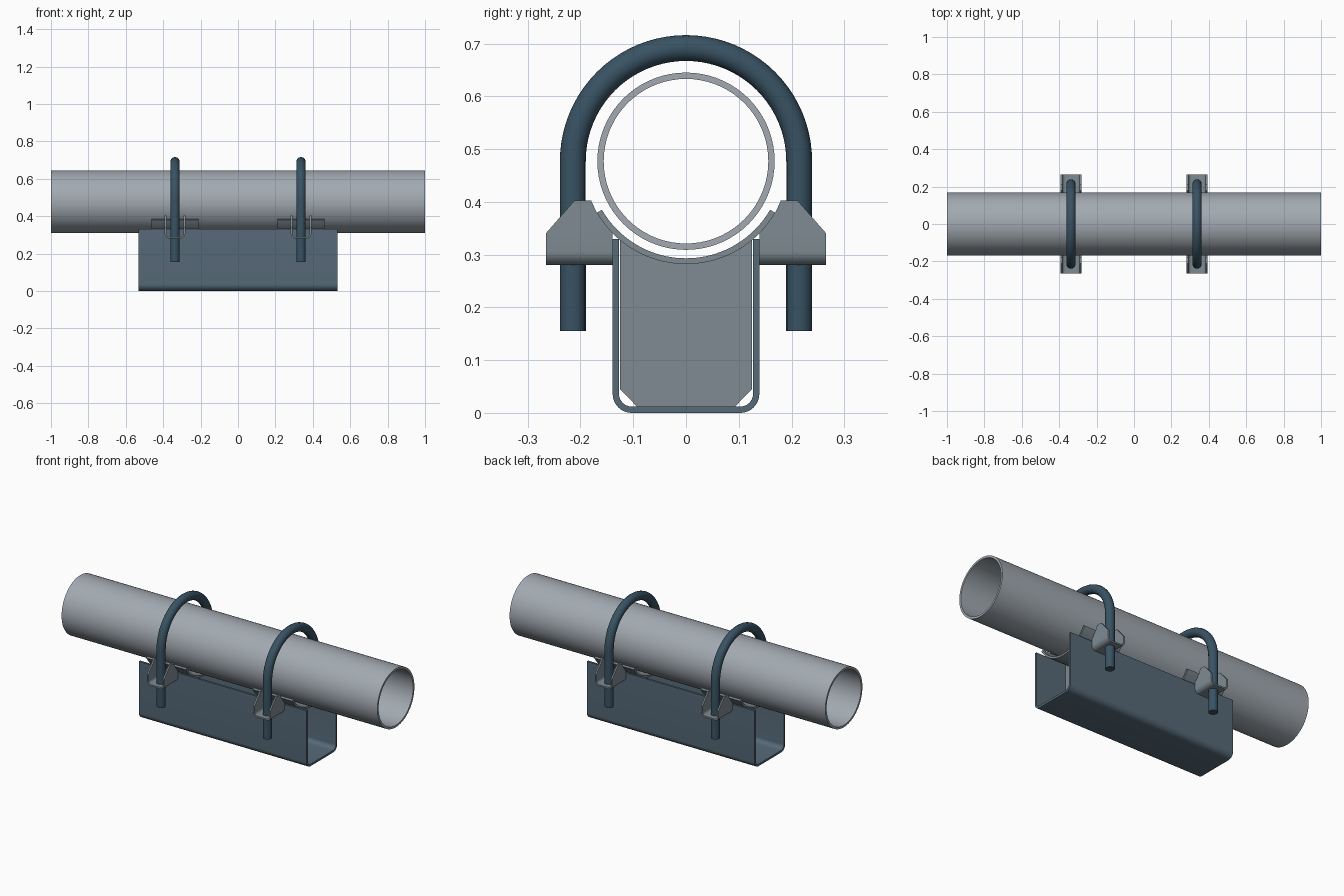
import bpy, bmesh, math
from mathutils import Vector

if "Cube" in bpy.data.objects:
    bpy.data.objects.remove(bpy.data.objects["Cube"])

CZ = 0.477          # pipe axis height
BX = 0.337          # clamp positions along x


def mat(name, rgb):
    m = bpy.data.materials.new(name)
    m.diffuse_color = (*rgb, 1)
    m.use_nodes = True
    m.node_tree.nodes["Principled BSDF"].inputs["Base Color"].default_value = m.diffuse_color
    return m


PIPE = mat("pipe_grey", (0.36, 0.40, 0.44))
BOLT = mat("bolt_blue", (0.04, 0.085, 0.125))
SHOE = mat("channel_blue", (0.095, 0.145, 0.19))
PLATE = mat("plate_grey", (0.21, 0.26, 0.29))


def smooth(ob, angle=35):
    bpy.ops.object.select_all(action='DESELECT')
    ob.select_set(True)
    bpy.context.view_layer.objects.active = ob
    bpy.ops.object.shade_smooth_by_angle(angle=math.radians(angle))


def arc(r, a0, a1, n, c=(0, 0)):
    """Points on an arc, angles in degrees."""
    return [(c[0] + r * math.cos(math.radians(a0 + (a1 - a0) * i / n)),
             c[1] + r * math.sin(math.radians(a0 + (a1 - a0) * i / n))) for i in range(n + 1)]


def prism(name, pts, axis, lo, hi, material):
    """Extrude a 2D outline (across, z) along the x or y axis."""
    bm = bmesh.new()
    place = (lambda p: (lo, p[0], p[1])) if axis == 'x' else (lambda p: (p[0], lo, p[1]))
    face = bm.faces.new([bm.verts.new(place(p)) for p in pts])
    ext = bmesh.ops.extrude_face_region(bm, geom=[face])
    shift = Vector((hi - lo, 0, 0)) if axis == 'x' else Vector((0, hi - lo, 0))
    bmesh.ops.translate(bm, vec=shift,
                        verts=[v for v in ext['geom'] if isinstance(v, bmesh.types.BMVert)])
    bmesh.ops.recalc_face_normals(bm, faces=bm.faces)
    me = bpy.data.meshes.new(name)
    bm.to_mesh(me)
    bm.free()
    me.materials.append(material)
    ob = bpy.data.objects.new(name, me)
    bpy.context.collection.objects.link(ob)
    smooth(ob)
    return ob


def u_outline(cx, half, z0, z1, t, r):
    """Bent-sheet U section with rounded lower corners."""
    outer = arc(r, 180, 270, 8, (cx - half + r, z0 + r)) + arc(r, 270, 360, 8, (cx + half - r, z0 + r))
    inner = arc(r - t, 360, 270, 8, (cx + half - r, z0 + r)) + arc(r - t, 270, 180, 8, (cx - half + r, z0 + r))
    return ([(cx - half, z1)] + outer + [(cx + half, z1), (cx + half - t, z1)]
            + inner + [(cx - half + t, z1)])


# Pipe: hollow tube built as a closed ring section
bm = bmesh.new()
N = 72
rings = [[bm.verts.new((x, r * math.cos(2 * math.pi * i / N), CZ + r * math.sin(2 * math.pi * i / N)))
          for i in range(N)] for x, r in ((-1, 0.168), (1, 0.168), (1, 0.156), (-1, 0.156))]
for k in range(4):
    a, b = rings[k], rings[(k + 1) % 4]
    for i in range(N):
        j = (i + 1) % N
        bm.faces.new((a[i], a[j], b[j], b[i]))
bmesh.ops.recalc_face_normals(bm, faces=bm.faces)
me = bpy.data.meshes.new("pipe")
bm.to_mesh(me)
bm.free()
me.materials.append(PIPE)
pipe = bpy.data.objects.new("pipe", me)
bpy.context.collection.objects.link(pipe)
smooth(pipe)

# Base channel
prism("base_channel", u_outline(0, 0.139, 0, 0.33, 0.012, 0.036), 'x', -0.531, 0.531, SHOE)

for side, bx in (("left", -BX), ("right", BX)):
    # Curved saddle plate under the pipe
    prism(side + "_saddle", arc(0.195, 210, 330, 40, (0, CZ)) + arc(0.184, 330, 210, 40, (0, CZ)),
          'x', bx - 0.126, bx + 0.126, PLATE)

    # Upright web plate inside the channel
    web = [(-0.125, 0.045), (-0.093, 0.012), (0.093, 0.012), (0.125, 0.045)]
    top = math.degrees(math.acos(0.125 / 0.194))
    prism(side + "_web_plate", web + arc(0.194, 360 - top, 180 + top, 24, (0, CZ)),
          'x', bx - 0.006, bx + 0.006, PLATE)

    # U-bolt
    cu = bpy.data.curves.new(side + "_u_bolt", 'CURVE')
    cu.dimensions = '3D'
    cu.bevel_depth = 0.0245
    cu.bevel_resolution = 6
    cu.use_fill_caps = True
    path = [(0.2145, 0.155)] + arc(0.2145, 0, 180, 40, (0, CZ)) + [(-0.2145, 0.155)]
    sp = cu.splines.new('POLY')
    sp.points.add(len(path) - 1)
    for p, (y, z) in zip(sp.points, path):
        p.co = (bx, y, z, 1)
    cu.materials.append(BOLT)
    bolt = bpy.data.objects.new(side + "_u_bolt", cu)
    bpy.context.collection.objects.link(bolt)
    bpy.ops.object.select_all(action='DESELECT')
    bolt.select_set(True)
    bpy.context.view_layer.objects.active = bolt
    bpy.ops.object.convert(target='MESH')
    smooth(bpy.context.object)

    # Bolt lugs: bent U sheet trimmed to the side outline
    for s, end in ((-1, "front"), (1, "back")):
        lug = prism(f"{side}_{end}_lug", u_outline(bx, 0.055, 0.28, 0.45, 0.009, 0.026),
                    'y', s * 0.1, s * 0.3, PLATE)
        shape = [(0.139, 0.25), (0.265, 0.25), (0.265, 0.341), (0.211, 0.403), (0.180, 0.403)]
        shape += arc(0.195, 331, 315.5, 6, (0, CZ))
        cutter = prism("lug_cutter", [(s * y, z) for y, z in shape], 'x', bx - 0.1, bx + 0.1, PLATE)
        cutter.hide_render = True
        mod = lug.modifiers.new("trim", 'BOOLEAN')
        mod.operation = 'INTERSECT'
        mod.solver = 'EXACT'
        mod.object = cutter
        bpy.context.view_layer.objects.active = lug
        bpy.ops.object.modifier_apply(modifier=mod.name)
        bpy.data.objects.remove(cutter, do_unlink=True)
        smooth(lug)
